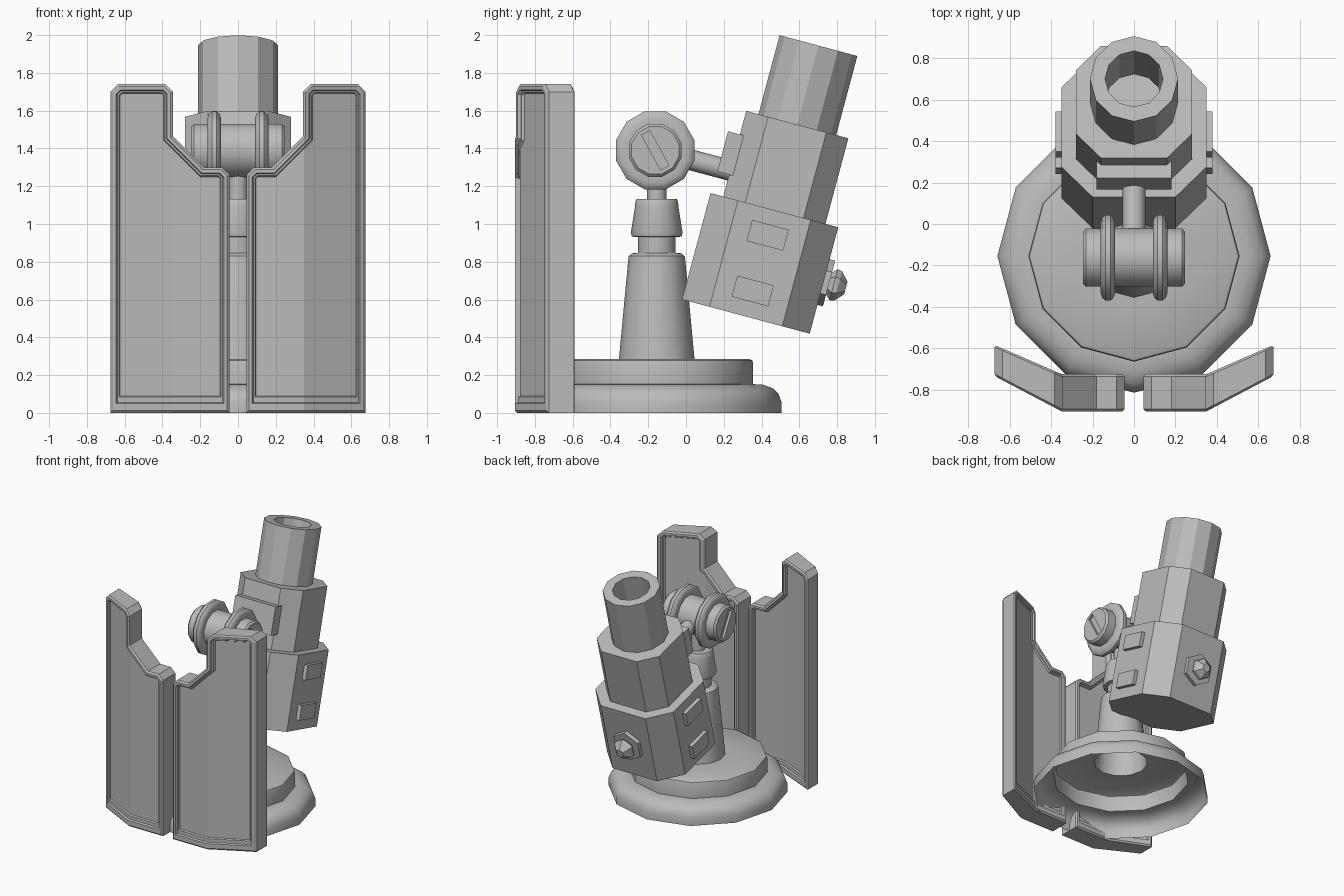
import bpy, bmesh, math
from mathutils import Matrix, Vector

if "Cube" in bpy.data.objects:
    bpy.data.objects.remove(bpy.data.objects["Cube"])

grey = bpy.data.materials.new("grey")
grey.diffuse_color = (0.5, 0.5, 0.5, 1)
grey.use_nodes = True
grey.node_tree.nodes["Principled BSDF"].inputs["Base Color"].default_value = grey.diffuse_color


def finish(bm, name, matrix=Matrix(), angle=None):
    """Turn a bmesh into an object; angle = smooth shading limit in degrees."""
    bm.transform(matrix)
    me = bpy.data.meshes.new(name)
    bm.to_mesh(me)
    bm.free()
    me.materials.append(grey)
    if angle:
        for p in me.polygons:
            p.use_smooth = True
        me.set_sharp_from_angle(angle=math.radians(angle))
    ob = bpy.data.objects.new(name, me)
    bpy.context.collection.objects.link(ob)
    return ob


def loft(name, rings, matrix=Matrix(), angle=None, caps=True):
    """Skin a list of equal rings, counter-clockwise, running upwards."""
    bm = bmesh.new()
    vs = [[bm.verts.new(p) for p in ring] for ring in rings]
    n = len(vs[0])
    for a, b in zip(vs, vs[1:]):
        for i in range(n):
            j = (i + 1) % n
            bm.faces.new((a[i], a[j], b[j], b[i]))
    if caps:
        bm.faces.new(vs[0][::-1])
        bm.faces.new(vs[-1])
    return finish(bm, name, matrix, angle)


def lathe(name, profile, matrix=Matrix(), n=12, phase=0.0, angle=None, caps=True):
    rings = [[Vector((r * math.cos(phase + math.tau * i / n),
                      r * math.sin(phase + math.tau * i / n), h)) for i in range(n)]
             for r, h in profile]
    return loft(name, rings, matrix, angle, caps)


def box(name, center, size, matrix=Matrix()):
    bm = bmesh.new()
    bmesh.ops.create_cube(bm, size=1)
    return finish(bm, name, matrix @ Matrix.Translation(center) @ Matrix.Diagonal((*size, 1)))


def octagon(name, a, h0, h1, matrix):
    """Square block with chamfered corners."""
    b = a * 0.57
    pts = [(a, -b), (a, b), (b, a), (-b, a), (-a, b), (-a, -b), (-b, -a), (b, -a)]
    return loft(name, [[(x, y, h) for x, y in pts] for h in (h0, h1)], matrix)


# Stand: hollow stepped base, tapered column, collar and stem
stand = Matrix.Translation((0, -0.155, 0))
lathe("base", [(.66, 0), (.66, .06), (.645, .1), (.615, .13), (.56, .15), (.51, .152),
               (.51, .265), (.505, .278), (.49, .285), (.2, .285)],
      stand, angle=40, caps=False)
lathe("column", [(.2, .285), (.152, .8), (.148, .83), (.13, .845), (.1, .846), (.1, .935)],
      stand, angle=40, caps=False)
lathe("collar", [(.115, .93), (.132, .935), (.137, .955), (.115, 1.09), (.113, 1.12), (.105, 1.133)],
      stand, angle=40)
lathe("stem", [(.052, 1.12), (.052, 1.3)], stand, angle=40)

# Pivot: axle with slotted ends and two flanges
pivot = Matrix.Translation((0, -0.163, 1.39)) @ Matrix.Rotation(math.pi / 2, 4, 'Y')
ph = math.radians(15)
axle = lathe("axle", [(.13, -.247), (.145, -.232), (.145, .232), (.13, .247)],
             pivot, phase=ph, angle=40)
for s in (-1, 1):
    lathe("flange", [(.145, -.035), (.178, -.035), (.2, -.028), (.214, -.012), (.214, .012),
                     (.2, .028), (.178, .035), (.145, .035)],
          pivot @ Matrix.Translation((0, 0, s * .126)), phase=ph, angle=40)
    cutter = box("slot_cutter", (s * .247, 0, 0), (.04, .05, .21),
                 Matrix.Translation((0, -0.163, 1.39)) @ Matrix.Rotation(.5, 4, 'X'))
    cutter.hide_render = True
    cutter.display_type = 'WIRE'
    mod = axle.modifiers.new("slot", 'BOOLEAN')
    mod.operation, mod.object, mod.solver = 'DIFFERENCE', cutter, 'EXACT'

# Arm from the pivot to the barrel
tilt = Matrix.Rotation(math.radians(-15), 4, 'X')
lathe("arm", [(.055, .1), (.055, .42)],
      Matrix.Translation((0, -0.163, 1.39)) @ tilt @ Matrix.Rotation(-math.pi / 2, 4, 'X'), angle=40)

# Tilted barrel: two octagonal blocks and an open tube
barrel = Matrix.Translation((0, .317, .51)) @ tilt
octagon("lower_block", .35, 0, .583, barrel)
octagon("middle_block", .28, .583, 1.052, barrel)
lathe("tube", [(.213, 1.052), (.213, 1.485), (.14, 1.485), (.14, 1.053)], barrel, caps=False)
box("arm_mount", (0, -.29, .813), (.36, .11, .22), barrel)
for s in (-1, 1):
    for h in (.14, .445):
        box("side_plate", (s * .36, 0, h), (.04, .2, .115), barrel)

# Hexagonal knob on the back of the lower block
back = barrel @ Matrix.Translation((0, .35, .283)) @ Matrix.Rotation(-math.pi / 2, 4, 'X')
lathe("knob_plate", [(.125, -.01), (.125, .03)], back, n=6, phase=math.pi / 6)
lathe("knob", [(.06, .03), (.085, .055), (.08, .08), (.035, .122)], back, n=6, phase=math.pi / 6)


# Shields: notched panels with recessed faces, bent towards the back
def shield():
    front, rear, bend, c = -.893, -.737, .35, .04
    outline = [(.045, 0), (.675, 0), (.675, 1.74 - c), (.675 - c, 1.74),
               (.345 + c, 1.74), (.345, 1.74 - c), (.345, 1.465), (.18, 1.3),
               (.045 + c, 1.3), (.045, 1.3 - c)]
    bm = bmesh.new()
    f = [bm.verts.new((x, front, z)) for x, z in outline]
    r = [bm.verts.new((x, rear, z)) for x, z in outline]
    n = len(f)
    for i in range(n):
        j = (i + 1) % n
        bm.faces.new((f[i], r[i], r[j], f[j]))
    caps = [bm.faces.new(f), bm.faces.new(r[::-1])]
    bmesh.ops.recalc_face_normals(bm, faces=bm.faces[:])
    for cap in caps:
        # rounded rim, flat rim, step down to the panel floor
        for width, depth, lift in ((.012, .012, 0), (.018, 0, .02), (.006, -.015, 0),
                                   (.008, 0, .02), (.006, -.012, 0)):
            bmesh.ops.inset_region(bm, faces=[cap], thickness=width, depth=depth,
                                   use_even_offset=True, use_boundary=True)
            for v in cap.verts:
                if v.co.z < .3:
                    v.co.z += lift
    bmesh.ops.bisect_plane(bm, geom=bm.verts[:] + bm.edges[:] + bm.faces[:],
                           plane_co=(bend, 0, 0), plane_no=(1, 0, 0))
    for v in bm.verts:
        t = (v.co.y - front) / (rear - front)
        v.co.y += max(0, v.co.x - bend) * (.52 - .08 * t)
        v.co.z = max(0, v.co.z)
    ob = finish(bm, "shield_panels")
    ob.modifiers.new("mirror", 'MIRROR').use_axis[0] = True


shield()
